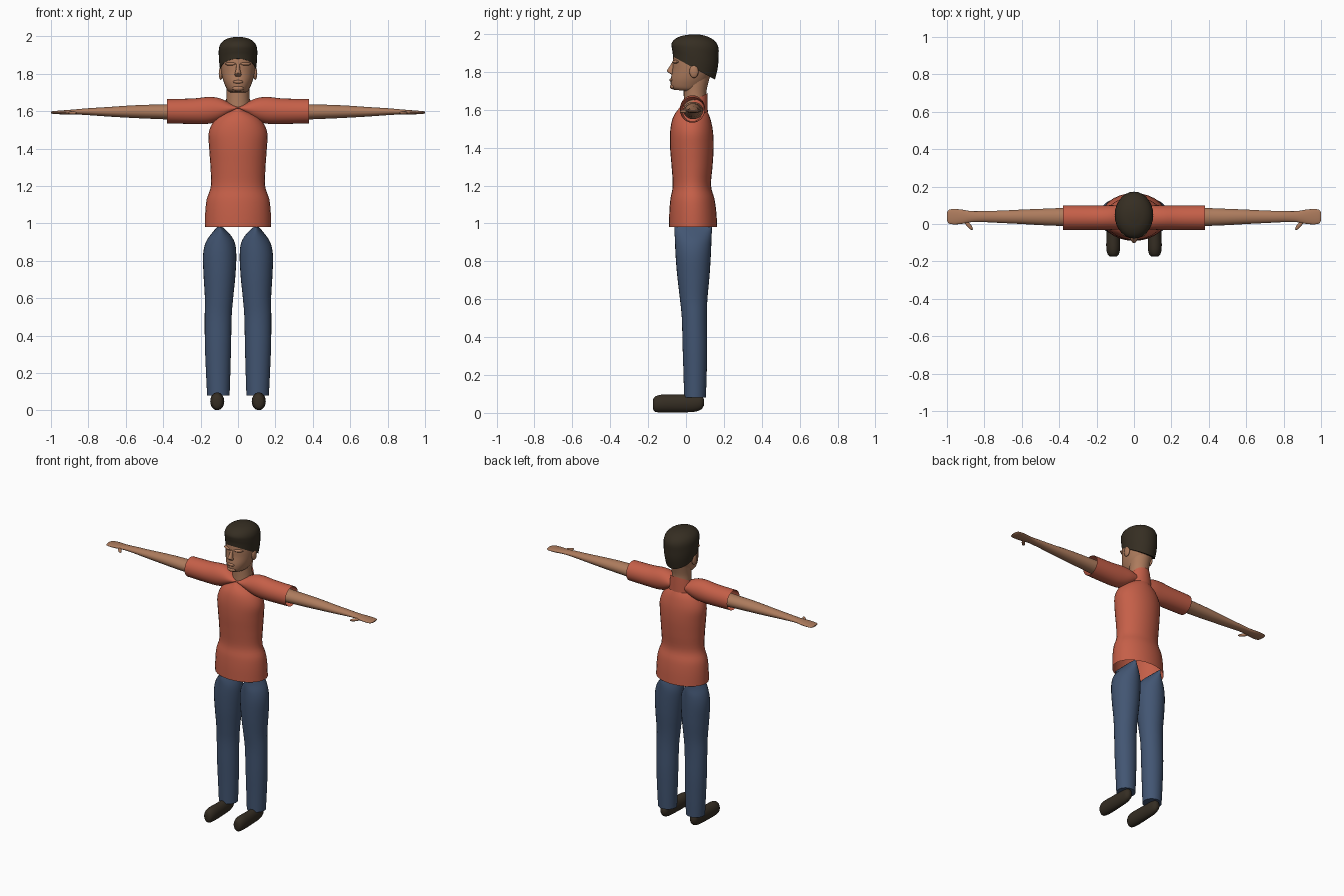
import bpy, bmesh, math
from mathutils import Vector

cube = bpy.data.objects.get("Cube")
if cube:
    bpy.data.objects.remove(cube, do_unlink=True)


def material(name, rgb):
    m = bpy.data.materials.new(name)
    m.use_nodes = True
    m.diffuse_color = (*rgb, 1)
    m.node_tree.nodes["Principled BSDF"].inputs["Base Color"].default_value = (*rgb, 1)
    return m


SKIN = material("skin", (.42, .20, .11))
HAIR = material("dark hair", (.036, .027, .016))
SHIRT = material("coral shirt", (.56, .115, .065))
JEANS = material("denim blue", (.055, .092, .17))
SHOE = material("dark brown shoe", (.036, .027, .017))

# Each axis maps (distance along, first cross, second cross) to x, y, z
AXES = {"X": lambda t, a, b: (t, a, b),
        "Y": lambda t, a, b: (a, t, b),
        "Z": lambda t, a, b: (a, b, t)}


def smooth_rows(rows, steps=4):
    """Catmull-Rom interpolation through the section rows."""
    rows = [Vector(r) for r in rows]
    pad = [rows[0]] + rows + [rows[-1]]
    out = []
    for p, q, r, s in zip(pad, pad[1:], pad[2:], pad[3:]):
        for k in range(steps):
            u = k / steps
            out.append(q + (r - p) * (u / 2) + (p * 2 - q * 5 + r * 4 - s) * (u * u / 2)
                       + (q * 3 - p - r * 3 + s) * (u ** 3 / 2))
    return out + [rows[-1]]


def finish(bm, name, mat, mirror):
    bmesh.ops.recalc_face_normals(bm, faces=bm.faces)
    mesh = bpy.data.meshes.new(name)
    bm.to_mesh(mesh)
    bm.free()
    mesh.materials.append(mat)
    ob = bpy.data.objects.new(name, mesh)
    bpy.context.collection.objects.link(ob)
    if mirror:
        ob.modifiers.new("mirror", "MIRROR").use_mirror_merge = False
    for other in bpy.context.selected_objects:
        other.select_set(False)
    ob.select_set(True)
    bpy.context.view_layer.objects.active = ob
    bpy.ops.object.shade_smooth_by_angle(angle=math.radians(50))
    return ob


def loft(name, axis, mat, rows, caps=(True, True), mirror=False, sides=28):
    """Oval sections: along, a min, a max, b min, b max, tilt of the ring."""
    bm = bmesh.new()
    rings = []
    for t, a0, a1, b0, b1, tilt in smooth_rows(rows):
        ring = []
        for i in range(sides):
            g = math.tau * i / sides
            da, db = math.cos(g) * (a1 - a0) / 2, math.sin(g) * (b1 - b0) / 2
            co = AXES[axis](t + tilt * db, (a0 + a1) / 2 + da, (b0 + b1) / 2 + db)
            ring.append(bm.verts.new(co))
        rings.append(ring)
    for lo, hi in zip(rings, rings[1:]):
        for i in range(sides):
            j = (i + 1) % sides
            bm.faces.new((lo[i], lo[j], hi[j], hi[i]))
    for ring, wanted in zip((rings[0], rings[-1]), caps):
        if wanted:
            bm.faces.new(ring)
    return finish(bm, name, mat, mirror)


def upright(rows):
    """Symmetric sections along z: height, half width, front, back, tilt."""
    return [(z, -w, w, f, b, tilt) for z, w, f, b, tilt in rows]


def flat(rows):
    """Sections without tilt."""
    return [(*r, 0) for r in rows]


def blob(name, mat, centre, radii, mirror=False, turn=0):
    bm = bmesh.new()
    bmesh.ops.create_uvsphere(bm, u_segments=16, v_segments=10, radius=1)
    bmesh.ops.scale(bm, vec=radii, verts=bm.verts)
    ob = finish(bm, name, mat, mirror=False)
    rot = Vector((0, 0, 1))
    for v in ob.data.vertices:
        x, y, z = v.co
        c, s = math.cos(turn), math.sin(turn)
        v.co = Vector(centre) + Vector((c * x - s * y, s * x + c * y, z))
    if mirror:
        ob.modifiers.new("mirror", "MIRROR").use_mirror_merge = False
    return ob


# Shirt body, open at the hem
loft("shirt_body", "Z", SHIRT, upright([
    (.98, .177, -.09, .165, 0), (1.06, .175, -.088, .16, 0), (1.13, .167, -.082, .15, 0),
    (1.2, .145, -.07, .132, 0), (1.3, .147, -.076, .14, 0), (1.4, .154, -.084, .146, 0),
    (1.48, .157, -.084, .143, 0), (1.54, .134, -.075, .132, 0),
    (1.58, .092, -.058, .118, 0), (1.615, .015, -.03, .1, 0)]), caps=(False, True))

# Sleeves, open at the cuff
loft("sleeves", "X", SHIRT, flat([
    (0, -.02, .09, 1.612, 1.625), (.05, -.027, .095, 1.578, 1.648),
    (.1, -.03, .1, 1.548, 1.67), (.16, -.032, .1, 1.533, 1.676),
    (.24, -.032, .1, 1.532, 1.668), (.38, -.032, .1, 1.535, 1.665)]),
    caps=(True, False), mirror=True)

# Collar, low in front and high behind
loft("collar", "Z", SHIRT, upright([
    (1.58, .085, -.03, .115, .1), (1.62, .076, -.024, .114, .4),
    (1.652, .068, -.018, .113, .55)]), caps=(False, False))

# Arms with flat hands, and thumbs
loft("arms", "X", SKIN, flat([
    (.3, -.014, .09, 1.55, 1.642), (.4, -.01, .085, 1.557, 1.636),
    (.5, -.006, .081, 1.561, 1.634), (.6, 0, .077, 1.566, 1.629),
    (.7, .005, .072, 1.572, 1.622), (.8, .01, .069, 1.579, 1.616),
    (.87, .01, .069, 1.583, 1.61), (.92, .001, .077, 1.583, 1.606),
    (.96, -.002, .08, 1.584, 1.603), (.99, .003, .076, 1.586, 1.6),
    (1, .02, .06, 1.59, 1.597)]), mirror=True)
blob("thumbs", SKIN, (.885, -.005, 1.591), (.035, .011, .009), mirror=True, turn=math.radians(50))

# Trouser legs, pinched to a ridge under the shirt
loft("legs", "Z", JEANS, flat([
    (.08, .045, .165, -.01, .105), (.2, .041, .171, -.013, .109),
    (.35, .037, .177, -.018, .112), (.5, .034, .178, -.022, .11),
    (.6, .026, .177, -.032, .113), (.72, .014, .184, -.046, .124),
    (.83, .009, .187, -.055, .131), (.9, .018, .172, -.058, .134),
    (.95, .05, .138, -.06, .136), (.99, .094, .104, -.06, .136)]), mirror=True)

# Shoes
loft("shoes", "Y", SHOE, flat([
    (-.175, .098, .124, .025, .065), (-.165, .083, .139, .007, .085),
    (-.13, .074, .148, .002, .096), (-.06, .075, .147, .002, .096),
    (0, .078, .144, .003, .097), (.045, .08, .142, .006, .098),
    (.08, .086, .136, .018, .092), (.095, .1, .122, .04, .07)]), mirror=True)

# Neck and head
loft("neck", "Z", SKIN, upright([
    (1.59, .066, -.014, .105, .2), (1.65, .062, -.012, .107, .1),
    (1.7, .061, -.012, .108, 0), (1.77, .066, -.012, .125, 0)]))
loft("head", "Z", SKIN, upright([
    (1.7, .038, -.066, .05, -.1), (1.712, .055, -.078, .08, -.1),
    (1.74, .07, -.081, .105, -.05), (1.77, .081, -.079, .125, 0),
    (1.81, .09, -.072, .142, 0), (1.85, .094, -.07, .15, 0),
    (1.9, .094, -.064, .15, 0), (1.94, .08, -.045, .13, 0)]))

# Facial features
loft("nose", "Z", SKIN, upright([
    (1.785, .013, -.084, -.06, -.4), (1.795, .018, -.098, -.06, -.3),
    (1.808, .015, -.101, -.06, 0), (1.83, .01, -.086, -.06, 0),
    (1.852, .009, -.073, -.06, 0)]), sides=14)
blob("lips", SKIN, (0, -.077, 1.757), (.028, .01, .009))
blob("chin", SKIN, (0, -.07, 1.722), (.03, .015, .014))
blob("brows", SKIN, (.04, -.055, 1.853), (.032, .014, .009), mirror=True, turn=math.radians(22))
blob("ears", SKIN, (.092, .042, 1.802), (.011, .024, .034), mirror=True)

# Hair cap, short at the brow and long at the nape
loft("hair", "Z", HAIR, upright([
    (1.82, .096, -.069, .153, -.55), (1.865, .101, -.071, .168, -.34),
    (1.905, .103, -.075, .172, -.17), (1.94, .101, -.076, .171, -.08),
    (1.968, .087, -.058, .152, -.05), (1.988, .058, -.022, .115, -.03),
    (1.997, .02, .022, .07, 0)]))
